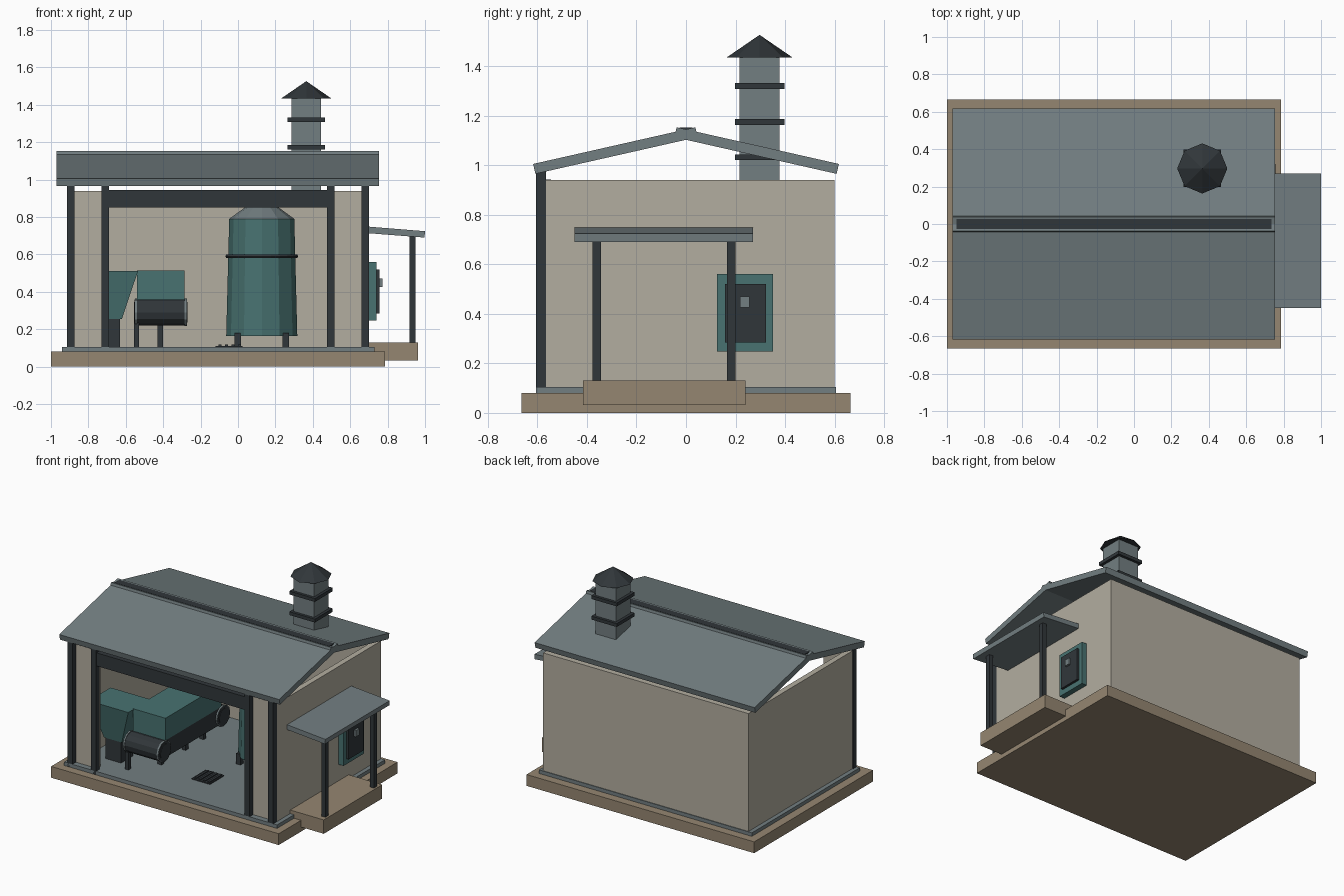
import bpy, bmesh, math
from mathutils import Matrix, Vector

if "Cube" in bpy.data.objects:
    bpy.data.objects.remove(bpy.data.objects["Cube"])


def mat(name, c):
    m = bpy.data.materials.new(name)
    m.diffuse_color = (*c, 1)
    m.use_nodes = True
    m.node_tree.nodes["Principled BSDF"].inputs["Base Color"].default_value = m.diffuse_color
    return m


SAND = mat("sand", (0.30, 0.24, 0.165))
WALL = mat("plaster", (0.45, 0.42, 0.35))
SLATE = mat("slate", (0.17, 0.21, 0.22))
DARK = mat("dark_metal", (0.03, 0.037, 0.042))
TEAL = mat("teal", (0.065, 0.17, 0.165))


def finish(name, bm, m):
    bmesh.ops.recalc_face_normals(bm, faces=bm.faces)
    me = bpy.data.meshes.new(name)
    bm.to_mesh(me)
    bm.free()
    ob = bpy.data.objects.new(name, me)
    me.materials.append(m)
    bpy.context.collection.objects.link(ob)
    return ob


def box(name, x, y, z, m):
    bm = bmesh.new()
    bmesh.ops.create_cube(bm, size=1)
    for v in bm.verts:
        v.co = [(a + b) / 2 + c * (b - a) for (a, b), c in zip((x, y, z), v.co)]
    return finish(name, bm, m)


def prism(name, pts, axis, a, b, m):
    """Extrude a 2D outline along x (points y,z) or y (points x,z)."""
    bm = bmesh.new()
    co = (lambda p: (a, *p)) if axis == 'x' else (lambda p: (p[0], a, p[1]))
    f = bm.faces.new([bm.verts.new(co(p)) for p in pts])
    r = bmesh.ops.extrude_face_region(bm, geom=[f])
    d = Vector((b - a, 0, 0)) if axis == 'x' else Vector((0, b - a, 0))
    bmesh.ops.translate(bm, vec=d, verts=[g for g in r['geom'] if isinstance(g, bmesh.types.BMVert)])
    return finish(name, bm, m)


def cone(name, c, r1, r2, h, n, m, axis='z'):
    """Cone or cylinder centred on c, with length h."""
    bm = bmesh.new()
    rot = Matrix.Rotation(math.pi / 2, 4, 'Y') if axis == 'x' else Matrix()
    bmesh.ops.create_cone(bm, cap_ends=True, segments=n, radius1=r1, radius2=r2, depth=h,
                          matrix=Matrix.Translation(c) @ rot)
    return finish(name, bm, m)


# Base, floor and walls
box("foundation", (-1, 0.785), (-0.665, 0.665), (0, 0.08), SAND)
box("floor", (-0.94, 0.73), (-0.605, 0.605), (0.08, 0.105), SLATE)
WZ = (0.105, 0.94)
box("back_wall", (-0.91, 0.70), (0.56, 0.60), WZ, WALL)
box("left_wall", (-0.91, -0.87), (-0.565, 0.56), WZ, WALL)
box("right_wall", (0.66, 0.70), (-0.565, 0.56), WZ, WALL)
box("front_panel_left", (-0.87, -0.71), (-0.565, -0.525), WZ, WALL)
box("front_panel_right", (0.495, 0.66), (-0.565, -0.525), WZ, WALL)

# Front posts and beam
for i, x in enumerate((-0.915, -0.73, 0.475, 0.66)):
    box(f"front_post_{i}", (x, x + 0.04), (-0.605, -0.565), (0.08, 0.985), DARK)
box("front_beam", (-0.70, 0.485), (-0.60, -0.545), (0.85, 0.943), DARK)

# Gable roof: two slabs crossing at the ridge, with a ridge bar
for name, s in (("roof_front", 1), ("roof_back", -1)):
    pts = [(-0.617, 1.005), (0.038, 1.153), (0.047, 1.113), (-0.608, 0.965)]
    prism(name, [(s * y, z) for y, z in pts], 'x', -0.97, 0.755, SLATE)
box("ridge_bar", (-0.95, 0.735), (-0.027, 0.027), (1.12, 1.152), DARK)

# Chimney with bands and an eight-sided cap
cx, cy = 0.365, 0.297
box("chimney", (cx - 0.08, cx + 0.08), (cy - 0.081, cy + 0.081), (0.94, 1.437), SLATE)
for i, z in enumerate((1.02, 1.162, 1.308)):
    box(f"chimney_band_{i}", (cx - 0.1, cx + 0.1), (cy - 0.1, cy + 0.1), (z, z + 0.024), DARK)
cone("chimney_cap", (cx, cy, 1.48), 0.134, 0, 0.092, 8, DARK)

# Side porch: step, posts and sloping roof
box("porch_step", (0.70, 0.963), (-0.415, 0.24), (0.032, 0.13), SAND)
for i, y in enumerate((-0.36, 0.183)):
    box(f"porch_post_{i}", (0.917, 0.949), (y - 0.017, y + 0.017), (0.13, 0.705), DARK)
prism("porch_roof", [(0.69, 0.749), (1.0, 0.724), (0.997, 0.690), (0.687, 0.714)],
      'y', -0.45, 0.27, SLATE)

# Control cabinet on the right wall
box("cabinet", (0.70, 0.74), (0.125, 0.352), (0.247, 0.56), TEAL)
box("cabinet_door", (0.74, 0.757), (0.158, 0.322), (0.285, 0.52), DARK)
box("cabinet_handle", (0.757, 0.772), (0.217, 0.257), (0.425, 0.47), SLATE)

# Vat with lid, ring and legs
vx, vy = 0.127, 0.15
cone("vat", (vx, vy, 0.4775), 0.19, 0.174, 0.625, 12, TEAL)
cone("vat_lid", (vx, vy, 0.835), 0.174, 0.05, 0.09, 12, SLATE)
bpy.ops.mesh.primitive_torus_add(location=(vx, vy, 0.59), major_radius=0.184, minor_radius=0.011,
                                 major_segments=24, minor_segments=6)
ring = bpy.context.object
ring.name = "vat_ring"
ring.data.materials.append(DARK)
for i, (sx, sy) in enumerate(((-1, -1), (1, -1), (1, 1), (-1, 1))):
    x, y = vx + sx * 0.128, vy + sy * 0.128
    box(f"vat_leg_{i}", (x - 0.017, x + 0.017), (y - 0.017, y + 0.017), (0.105, 0.18), DARK)

# Conveyor with hood, end rollers and legs
box("conveyor_bed", (-0.535, -0.285), (-0.43, 0.25), (0.235, 0.355), DARK)
box("conveyor_hood", (-0.54, -0.285), (-0.405, 0.22), (0.355, 0.513), TEAL)
for tag, y in (("front", -0.43), ("back", 0.23)):
    cone(f"{tag}_roller", (-0.4125, y, 0.29), 0.07, 0.07, 0.28, 12, DARK, 'x')
    for i, x in enumerate((-0.545, -0.28)):
        cone(f"{tag}_roller_rim_{i}", (x, y, 0.29), 0.074, 0.074, 0.012, 12, SLATE, 'x')
        cone(f"{tag}_roller_hub_{i}", (x, y, 0.29), 0.055, 0.055, 0.022, 12, DARK, 'x')
box("conveyor_front_leg", (-0.557, -0.53), (-0.47, -0.44), (0.105, 0.30), DARK)
for i, y in enumerate((-0.27, 0.0, 0.2)):
    box(f"conveyor_leg_{i}", (-0.43, -0.40), (y - 0.015, y + 0.015), (0.105, 0.24), DARK)

# Feed hopper on a dark stand
box("hopper_stand", (-0.75, -0.63), (-0.41, -0.275), (0.105, 0.255), DARK)
hop = box("hopper", (-0.845, -0.535), (-0.465, -0.22), (0.255, 0.51), TEAL)
for v in hop.data.vertices:
    if v.co.z < 0.3:
        v.co.x = -0.69 + (v.co.x + 0.69) * 0.45
        v.co.y = -0.3425 + (v.co.y + 0.3425) * 0.6

# Floor drain
box("drain_plate", (-0.12, 0.025), (-0.35, -0.19), (0.105, 0.111), DARK)
for i in range(4):
    x = -0.105 + i * 0.035
    box(f"drain_bar_{i}", (x, x + 0.016), (-0.34, -0.20), (0.109, 0.118), DARK)
